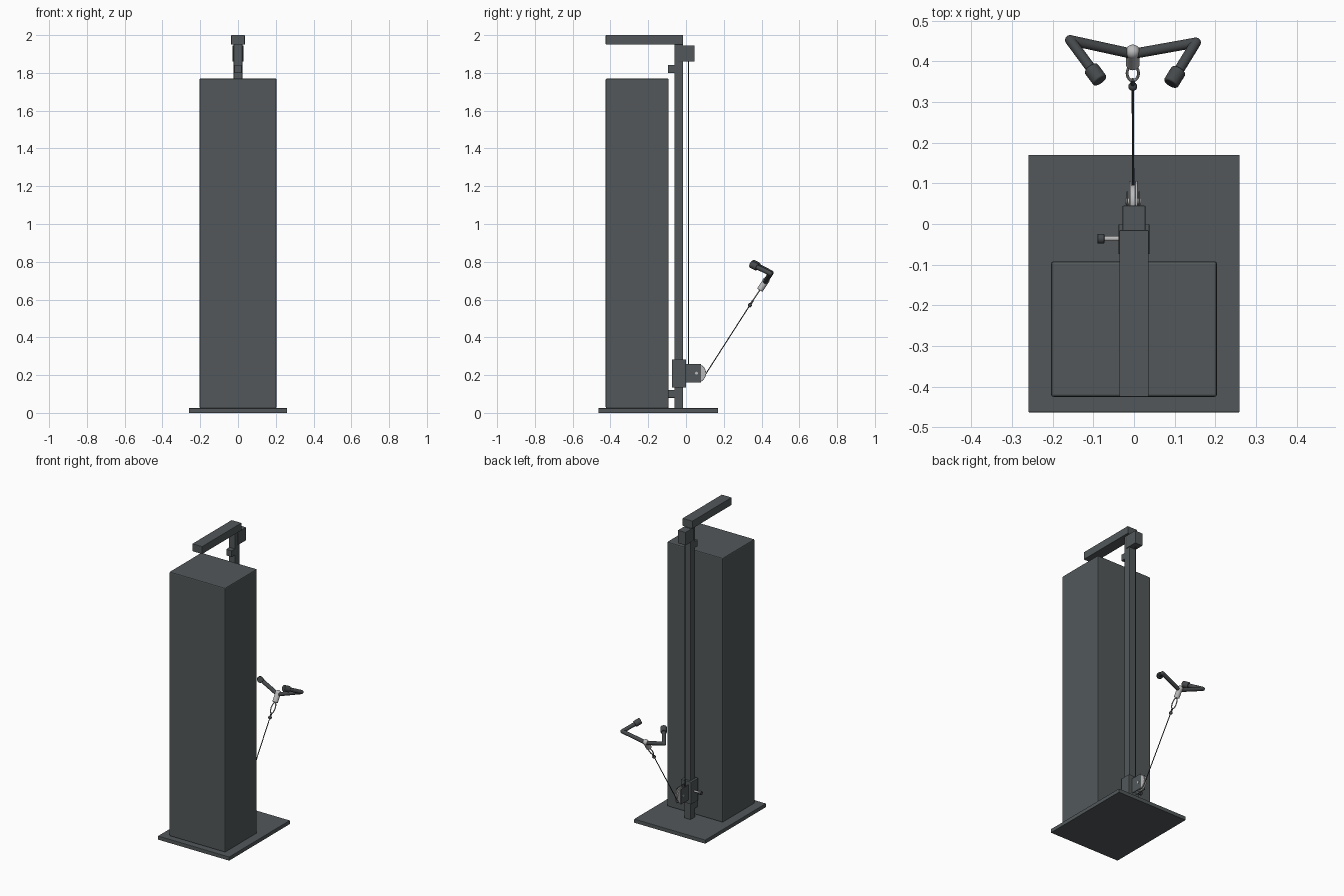
import bpy, math
from mathutils import Vector

if "Cube" in bpy.data.objects:
    bpy.data.objects.remove(bpy.data.objects["Cube"])


def mat(name, rgb):
    m = bpy.data.materials.new(name)
    m.diffuse_color = (*rgb, 1)
    m.use_nodes = True
    m.node_tree.nodes["Principled BSDF"].inputs["Base Color"].default_value = m.diffuse_color
    return m


CHARCOAL = mat("charcoal", (0.085, 0.097, 0.102))
DARK = mat("dark grey", (0.06, 0.066, 0.07))
STEEL = mat("light steel", (0.50, 0.50, 0.50))


def finish(o, name, m, smooth=True):
    o.name = name
    o.data.materials.append(m)
    if smooth:
        bpy.ops.object.shade_smooth_by_angle(angle=math.radians(40))
    return o


def box(name, lo, hi, m=CHARCOAL, bevel=0.002):
    lo, hi = Vector(lo), Vector(hi)
    bpy.ops.mesh.primitive_cube_add(size=1, location=(lo + hi) / 2)
    o = bpy.context.object
    o.scale = hi - lo
    bpy.ops.object.transform_apply(location=False, rotation=False, scale=True)
    b = o.modifiers.new("bevel", 'BEVEL')
    b.width, b.segments = bevel, 2
    return finish(o, name, m, False)


def rod(name, a, b, r, m, verts=24, bevel=0.0):
    a, b = Vector(a), Vector(b)
    bpy.ops.mesh.primitive_cylinder_add(vertices=verts, radius=r, depth=(b - a).length, location=(a + b) / 2)
    o = bpy.context.object
    o.rotation_euler = (b - a).to_track_quat('Z', 'Y').to_euler()
    if bevel:
        mod = o.modifiers.new("bevel", 'BEVEL')
        mod.width, mod.segments, mod.limit_method = bevel, 3, 'ANGLE'
    return finish(o, name, m)


def ball(name, p, r, m):
    bpy.ops.mesh.primitive_uv_sphere_add(segments=24, ring_count=14, radius=r, location=p)
    return finish(bpy.context.object, name, m)


def tube(name, pts, r, m, cyclic=False):
    cu = bpy.data.curves.new(name, 'CURVE')
    cu.dimensions, cu.bevel_depth, cu.bevel_resolution = '3D', r, 3
    cu.use_fill_caps = True
    s = cu.splines.new('POLY')
    s.points.add(len(pts) - 1)
    for sp, p in zip(s.points, pts):
        sp.co = (*p, 1)
    s.use_cyclic_u = cyclic
    o = bpy.data.objects.new(name, cu)
    bpy.context.collection.objects.link(o)
    cu.materials.append(m)
    return o


# Floor plate, weight tower, column and top arm
box("base_plate", (-0.26, -0.463, 0), (0.26, 0.17, 0.025))
box("weight_tower", (-0.204, -0.425, 0.025), (0.204, -0.092, 1.77), bevel=0.006)
box("column", (-0.023, -0.062, 0.025), (0.023, -0.015, 1.95))
box("top_arm", (-0.036, -0.425, 1.95), (0.036, -0.015, 2.0))
box("top_pulley_block", (-0.028, -0.04, 1.86), (0.028, 0.045, 1.946))
for n, z in (("upper_standoff", 1.80), ("lower_standoff", 0.08)):
    box(n, (-0.02, -0.095, z), (0.02, -0.06, z + 0.042))

# Sliding carriage with locking pin
box("carriage", (-0.038, -0.074, 0.135), (0.038, 0.0, 0.282))
rod("pin_shaft", (-0.075, -0.036, 0.21), (-0.036, -0.036, 0.21), 0.006, STEEL)
rod("pin_knob", (-0.09, -0.036, 0.21), (-0.073, -0.036, 0.21), 0.012, DARK, bevel=0.002)

# Pulley between two bracket cheeks
PC = Vector((-0.002, 0.056, 0.21))
R = 0.043
for s in (-1, 1):
    x = PC.x + s * 0.0145
    box("bracket_cheek", (x - 0.002, -0.002, 0.16), (x + 0.002, 0.08, 0.26), bevel=0.0008)
    rod("wheel_flange", PC + Vector((s * 0.005, 0, 0)), PC + Vector((s * 0.0105, 0, 0)), 0.05, STEEL, 40, 0.002)
rod("wheel_core", PC - Vector((0.006, 0, 0)), PC + Vector((0.006, 0, 0)), 0.04, STEEL, 40)
rod("wheel_axle", PC - Vector((0.019, 0, 0)), PC + Vector((0.019, 0, 0)), 0.008, STEEL)

# Cable: down the column, round the wheel, up to the handle
D = Vector((0, 0.55, 0.835)).normalized()
STOP = Vector((-0.003, 0.338, 0.570))
end = math.atan2(-D.y, D.z)
arc = []
for i in range(17):
    t = -math.pi + (end + math.pi) * i / 16
    arc.append(PC + R * Vector((0, math.cos(t), math.sin(t))))
tube("cable", [(PC.x, PC.y - R, 1.87)] + arc + [STOP], 0.0028, DARK)
ball("cable_stop", STOP, 0.011, DARK)
rod("swivel", STOP, STOP + D * 0.03, 0.005, DARK)

# Oval connecting link
LC = STOP + D * 0.06
link = [LC + Vector((0.014 * math.cos(a), 0, 0)) + D * (0.034 * math.sin(a))
        for a in (i * math.tau / 28 for i in range(28))]
tube("connecting_link", link, 0.0035, STEEL, True)

# Handle hub
H0, H1 = STOP + D * 0.095, STOP + D * 0.155
rod("handle_hub", H0, H1, 0.017, STEEL, bevel=0.005)
ball("hub_cap", H1, 0.018, STEEL)

# Angled handle bars with end grips
HUB = H0.lerp(H1, 0.85)
for side, elbow, tip in (
        ("left", Vector((-0.157, 0.452, 0.742)), Vector((-0.083, 0.352, 0.793))),
        ("right", Vector((0.152, 0.446, 0.738)), Vector((0.090, 0.345, 0.787)))):
    rod(side + "_bar", HUB, elbow, 0.0125, DARK)
    ball(side + "_elbow", elbow, 0.0125, DARK)
    rod(side + "_grip_bar", elbow, tip, 0.0125, DARK)
    rod(side + "_grip_cap", tip + (elbow - tip).normalized() * 0.042, tip, 0.0195, DARK, bevel=0.004)
